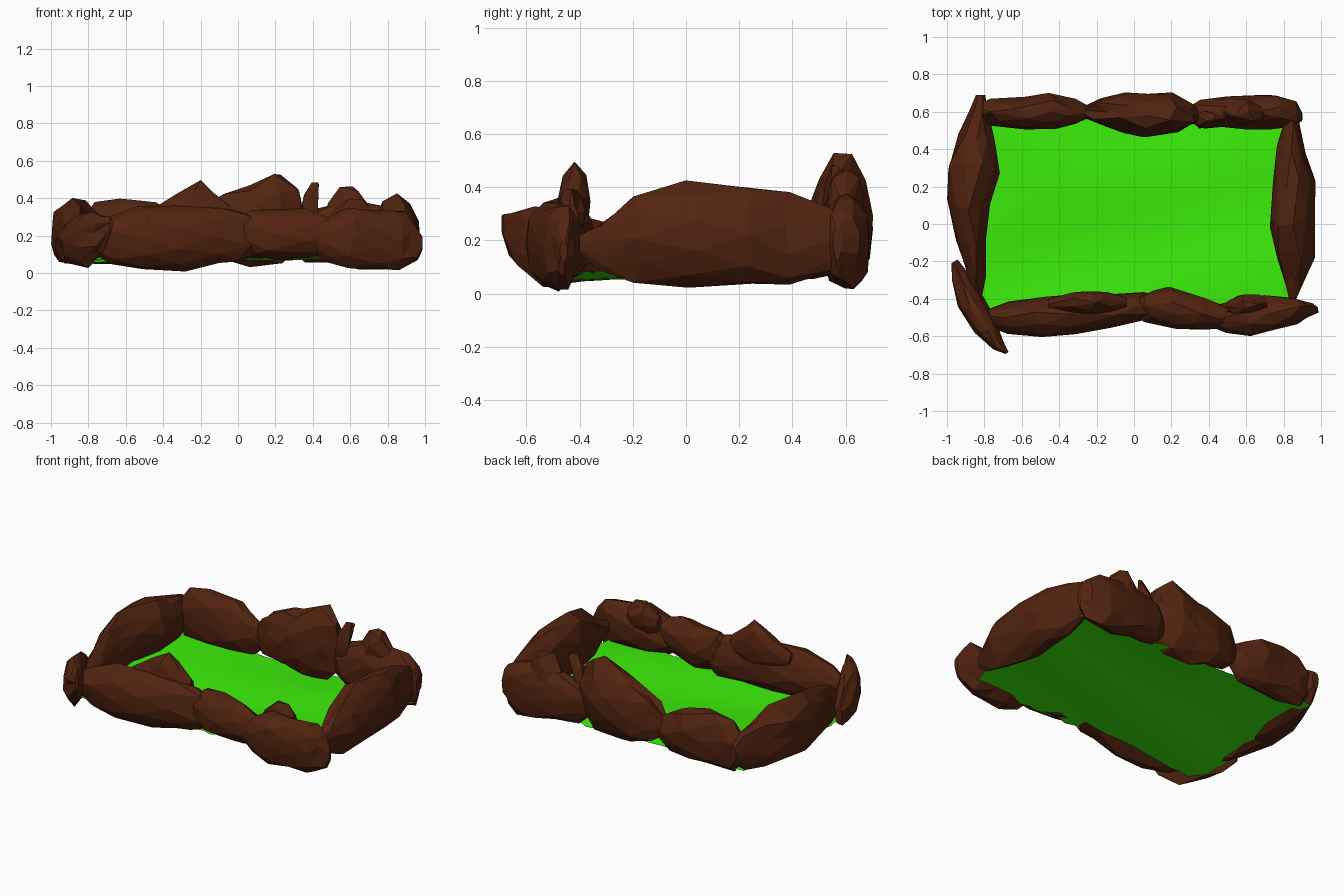
import bpy, bmesh, math, random
from mathutils import Vector

random.seed(4)


def material(name, rgb):
    m = bpy.data.materials.new(name)
    m.diffuse_color = (*rgb, 1)
    return m


BROWN = material("rock_brown", (0.085, 0.017, 0.005))
GREEN = material("grass_green", (0.045, 0.85, 0.003))


def make_object(name, bm, mat):
    bmesh.ops.recalc_face_normals(bm, faces=bm.faces)
    me = bpy.data.meshes.new(name)
    bm.to_mesh(me)
    bm.free()
    me.materials.append(mat)
    ob = bpy.data.objects.new(name, me)
    bpy.context.collection.objects.link(ob)
    return ob


def rock(name, sections, sides=10):
    """Faceted boulder lofted through (x, y, half_width, z_low, z_high) sections."""
    bm = bmesh.new()
    a, b = sections[0], sections[-1]
    axis = Vector((b[0] - a[0], b[1] - a[1], 0)).normalized()
    side = Vector((-axis.y, axis.x, 0))
    rings = []
    for k, (x, y, hw, lo, hi) in enumerate(sections):
        ring = []
        for i in range(sides):
            t = 2 * math.pi * (i + 0.5 * (k % 2)) / sides
            j = random.uniform(0.88, 1.05)
            c, s = math.cos(t), math.sin(t)
            p = Vector((x, y, (lo + hi) / 2)) + side * hw * c * j
            p.z += (hi - lo) / 2 * s * j
            p += axis * random.uniform(-0.035, 0.035) * (0 < k < len(sections) - 1)
            p.z = max(p.z, 0)
            ring.append(bm.verts.new(p))
        rings.append(ring)
    for k, (r, q) in enumerate(zip(rings, rings[1:])):
        for i in range(sides):
            n = (i + 1) % sides
            if k % 2 == 0:
                bm.faces.new((r[i], r[n], q[i]))
                bm.faces.new((r[n], q[n], q[i]))
            else:
                bm.faces.new((r[i], r[n], q[n]))
                bm.faces.new((r[i], q[n], q[i]))
    bm.faces.new(rings[0])
    bm.faces.new(rings[-1])
    return make_object(name, bm, BROWN)


# Left and right walls
rock("left_rock", [(-.84, -.38, .03, .12, .22), (-.845, -.25, .06, .06, .29),
                   (-.87, -.08, .085, .04, .36), (-.885, .1, .12, .03, .395),
                   (-.86, .3, .15, .02, .40), (-.84, .48, .10, .04, .36),
                   (-.83, .6, .06, .08, .32), (-.82, .69, .025, .15, .26)])
rock("right_rock", [(.85, -.40, .02, .15, .22), (.86, -.3, .05, .08, .27),
                    (.86, -.17, .105, .04, .37), (.85, .02, .13, .015, .42),
                    (.85, .22, .115, .02, .42), (.84, .4, .08, .03, .38),
                    (.84, .55, .04, .08, .32)])

# Thin slab leaning across the front left corner
rock("front_left_corner_rock", [(-.96, -.20, .02, .10, .2), (-.92, -.30, .05, .05, .27),
                                (-.87, -.42, .07, .03, .32), (-.80, -.54, .07, .03, .33),
                                (-.74, -.63, .04, .1, .32), (-.68, -.69, .01, .22, .30)])

# Back wall, left to right
rock("back_left_rock", [(-.82, .6, .05, .12, .30), (-.74, .6, .08, .05, .38),
                        (-.6, .59, .09, .03, .41), (-.45, .6, .105, .03, .39),
                        (-.34, .6, .07, .05, .34), (-.24, .6, .03, .12, .28)])
rock("back_middle_rock", [(-.27, .6, .03, .15, .28), (-.18, .6, .08, .08, .38),
                          (-.05, .6, .11, .05, .44), (.08, .58, .125, .04, .49),
                          (.22, .59, .11, .05, .53), (.30, .58, .06, .10, .47),
                          (.34, .57, .03, .17, .38)])
rock("back_right_rock", [(.28, .59, .03, .12, .28), (.37, .59, .08, .05, .34),
                         (.5, .6, .09, .03, .37), (.64, .6, .1, .02, .39),
                         (.76, .6, .1, .01, .37), (.84, .59, .07, .05, .32),
                         (.9, .57, .02, .13, .26)])
rock("back_spike_rock", [(.33, .56, .03, .2, .32), (.37, .56, .05, .2, .42),
                         (.41, .56, .045, .25, .49), (.43, .56, .015, .40, .49)], 7)
rock("back_top_rock", [(.48, .6, .03, .25, .37), (.55, .6, .07, .2, .47),
                       (.62, .6, .07, .2, .48), (.70, .59, .04, .22, .37)], 8)

# Front wall, left to right
rock("front_left_rock", [(-.80, -.5, .04, .12, .24), (-.68, -.5, .09, .05, .31),
                         (-.5, -.505, .11, .01, .36), (-.3, -.48, .11, .01, .36),
                         (-.12, -.46, .09, .03, .36), (.03, -.44, .08, .05, .33),
                         (.17, -.43, .03, .12, .25)])
rock("front_top_rock", [(-.46, -.43, .03, .25, .34), (-.34, -.42, .06, .2, .43),
                        (-.23, -.42, .065, .2, .49), (-.13, -.42, .06, .2, .45),
                        (-.04, -.42, .03, .25, .36)], 8)
rock("front_middle_rock", [(0, -.44, .04, .15, .28), (.08, -.44, .09, .08, .34),
                           (.2, -.45, .11, .06, .35), (.36, -.48, .09, .08, .34),
                           (.48, -.5, .06, .1, .3), (.56, -.49, .03, .15, .25)])
rock("front_right_rock", [(.38, -.51, .03, .14, .25), (.48, -.51, .08, .06, .30),
                          (.6, -.5, .11, .02, .35), (.73, -.48, .105, .02, .35),
                          (.86, -.465, .07, .01, .34), (.94, -.46, .04, .06, .30),
                          (.985, -.46, .015, .12, .2)])
rock("front_right_top_rock", [(.50, -.44, .03, .22, .32), (.57, -.43, .055, .2, .40),
                              (.64, -.43, .05, .2, .40), (.71, -.43, .025, .22, .34)], 8)

# Gently rolling grass sheet with a low hill at the back left
bm = bmesh.new()
bmesh.ops.create_grid(bm, x_segments=32, y_segments=22, size=1)
for v in bm.verts:
    x, y = v.co.x, v.co.y
    edge = max(abs(x), abs(y)) > 0.99
    v.co.x = x * .86 + edge * random.uniform(-.02, .02)
    v.co.y = .075 + y * .54 + edge * random.uniform(-.02, .02)
    hill = math.exp(-((x + .7) ** 2 + (y - .7) ** 2) / .3)
    v.co.z = .07 + .012 * x + .03 * hill + .006 * math.sin(5 * y - 2 * x)
floor = make_object("grass_floor", bm, GREEN)
for p in floor.data.polygons:
    p.use_smooth = True
